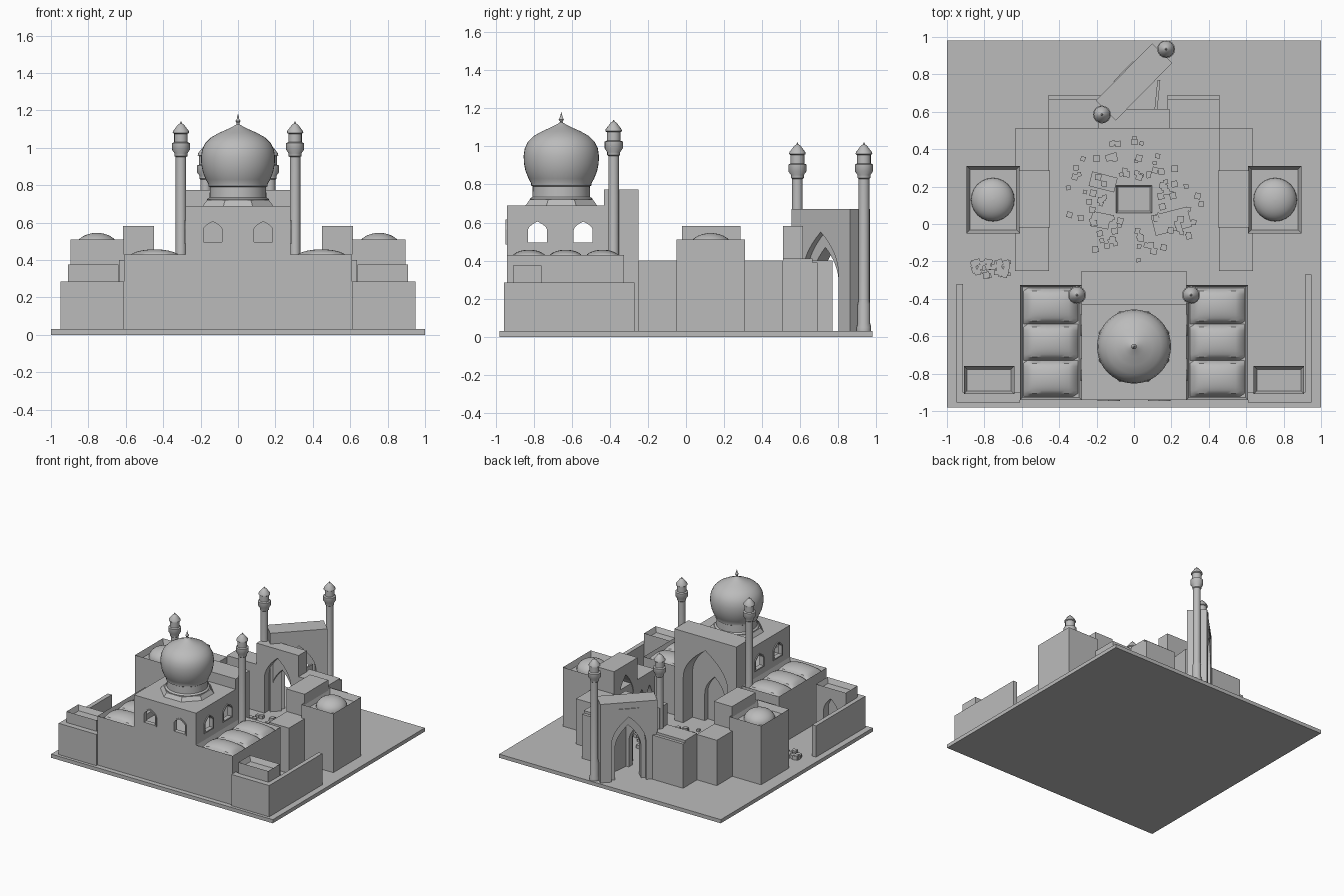
import bpy, bmesh, math, random
from mathutils import Matrix

random.seed(4)
if "Cube" in bpy.data.objects:
    bpy.data.objects.remove(bpy.data.objects["Cube"], do_unlink=True)

stone = bpy.data.materials.new("plain_grey_stone")
stone.use_nodes = True
GREY = (0.5, 0.5, 0.5, 1)
stone.diffuse_color = GREY
stone.node_tree.nodes["Principled BSDF"].inputs["Base Color"].default_value = GREY
GROUND = 0.03


def finish(name, bm, smooth=False):
    bmesh.ops.recalc_face_normals(bm, faces=bm.faces)
    mesh = bpy.data.meshes.new(name)
    bm.to_mesh(mesh)
    bm.free()
    mesh.materials.append(stone)
    obj = bpy.data.objects.new(name, mesh)
    bpy.context.collection.objects.link(obj)
    if smooth:
        bpy.ops.object.select_all(action='DESELECT')
        obj.select_set(True)
        bpy.context.view_layer.objects.active = obj
        bpy.ops.object.shade_smooth_by_angle(angle=math.radians(35))
    return obj


def add_box(bm, x, y, z, sx, sy, sz, angle=0):
    m = (Matrix.Translation((x, y, z + sz / 2)) @ Matrix.Rotation(angle, 4, 'Z')
         @ Matrix.Diagonal((sx, sy, sz, 1)))
    bmesh.ops.create_cube(bm, size=1, matrix=m)


def block(name, xs, ys, top, bottom=GROUND, rim=0, sink=0):
    """Box between two x and two y limits, with an optional sunken roof."""
    bm = bmesh.new()
    add_box(bm, sum(xs) / 2, sum(ys) / 2, bottom, abs(xs[1] - xs[0]), abs(ys[1] - ys[0]), top - bottom)
    if rim:
        roof = max(bm.faces, key=lambda f: f.calc_center_median().z)
        bmesh.ops.inset_individual(bm, faces=[roof], thickness=rim)
        bmesh.ops.translate(bm, verts=roof.verts, vec=(0, 0, -sink))
    return finish(name, bm)


def arch(name, x, y, z, width, height, depth, angle=0):
    """Solid pointed arch whose depth runs along its own y."""
    spring, n = height * 0.58, 8
    side = [(width / 2 * (1 - (k / n) ** 2), spring + (height - spring) * k / n) for k in range(n + 1)]
    outline = [(-width / 2, 0), (width / 2, 0)] + side + [(-a, b) for a, b in side[-2::-1]]
    bm = bmesh.new()
    face = bm.faces.new([bm.verts.new((a, -depth / 2, b)) for a, b in outline])
    new = bmesh.ops.extrude_face_region(bm, geom=[face])["geom"]
    bmesh.ops.translate(bm, verts=[v for v in new if isinstance(v, bmesh.types.BMVert)], vec=(0, depth, 0))
    bm.transform(Matrix.Translation((x, y, z)) @ Matrix.Rotation(angle, 4, 'Z'))
    return finish(name, bm)


def cut(obj, cutter):
    cutter.hide_render = True
    mod = obj.modifiers.new("opening", 'BOOLEAN')
    mod.operation, mod.solver, mod.object = 'DIFFERENCE', 'EXACT', cutter
    bpy.context.view_layer.objects.active = obj
    bpy.ops.object.modifier_apply(modifier=mod.name)
    bpy.data.objects.remove(cutter, do_unlink=True)


def lathe(name, x, y, profile, sides=32):
    bm = bmesh.new()
    rings = [[bm.verts.new((x + r * math.cos(math.tau * i / sides), y + r * math.sin(math.tau * i / sides), z))
              for i in range(sides)] for r, z in profile]
    for low, high in zip(rings, rings[1:]):
        for i in range(sides):
            j = (i + 1) % sides
            bm.faces.new((low[i], low[j], high[j], high[i]))
    bm.faces.new(rings[0])
    bm.faces.new(rings[-1])
    return finish(name, bm, True)


def minaret(name, x, y, top):
    foot = [(.038, GROUND), (.038, .05), (.033, .07), (.033, .17), (.028, .19)]
    head = [(.028, -.19), (.034, -.185), (.034, -.17), (.048, -.15), (.048, -.115), (.036, -.11),
            (.036, -.065), (.044, -.06), (.042, -.05), (.015, -.015), (.006, -.01), (.002, 0)]
    lathe(name, x, y, foot + [(r, top + dz) for r, dz in head], 16)


block("ground_slab", (-1, 1), (-.98, .98), GROUND, 0)

# Domed prayer chamber: hollow room with arched windows
QUARTER = math.pi / 2
chamber = block("prayer_chamber", (-.28, .28), (-.94, -.42), .69)
cut(chamber, block("room_cutter", (-.25, .25), (-.91, -.46), .66, .45))
for x in (-.135, .135):
    frame = arch("front_window_frame", x, -.94, .485, .12, .13, .014)
    for part in (chamber, frame):
        cut(part, arch("window_cutter", x, -.94, .495, .1, .11, .1))
for y in (-.78, -.54):
    cut(chamber, arch("window_cutter", 0, y, .495, .1, .11, .8, QUARTER))
    for x in (-.28, .28):
        frame = arch("side_window_frame", x, y, .485, .12, .13, .014, QUARTER)
        cut(frame, arch("window_cutter", x, y, .495, .1, .11, .1, QUARTER))

# Plinth, onion dome and finial
bm = bmesh.new()
bmesh.ops.create_cone(bm, cap_ends=True, segments=8, radius1=.203, radius2=.18, depth=.03,
                      matrix=Matrix.Translation((0, -.655, .705)) @ Matrix.Rotation(math.pi / 8, 4, 'Z'))
finish("dome_plinth", bm)
lathe("onion_dome", 0, -.655,
      [(.165, .70), (.165, .725), (.152, .735), (.15, .79), (.158, .795), (.158, .805), (.172, .83),
       (.188, .87), (.196, .91), (.198, .95), (.192, .99), (.175, 1.025), (.145, 1.055), (.1, 1.08),
       (.055, 1.1), (.025, 1.115), (.009, 1.125), (.007, 1.132), (.014, 1.142), (.007, 1.153), (.001, 1.18)], 40)

# Great portal on the courtyard side
portal = block("great_portal", (-.28, .28), (-.43, -.25), .775)
cut(portal, arch("niche_cutter", 0, -.25, GROUND, .4, .64, .24))
cut(portal, arch("door_cutter", 0, -.37, GROUND, .18, .38, .08))

for s, side in ((-1, "right"), (1, "left")):
    # Prayer hall wing with three pillow vaults in a sunken roof
    block(side + "_hall_wing", (s * .28, s * .61), (-.94, -.325), .43, rim=.018, sink=.035)
    for i in range(3):
        bm = bmesh.new()
        bmesh.ops.create_grid(bm, x_segments=12, y_segments=12, size=1)
        for v in bm.verts:
            u, w = v.co.x, v.co.y
            rise = ((1 - u * u) * (1 - w * w)) ** .4 if max(abs(u), abs(w)) < .999 else 0
            v.co = (s * .446 + u * .146, -.632 + (i - 1) * .193 + w * .0965, .395 + .062 * rise)
        finish(side + "_roof_vault", bm, True)
    minaret(side + "_hall_minaret", s * .305, -.38, 1.14)

    # Courtyard gallery with arcade niches
    gallery = block(side + "_gallery", (s * .455, s * .635), (-.25, .51), .4)
    for y in (-.18, -.08, .34, .44):
        cut(gallery, arch("niche_cutter", s * .455, y, GROUND, .07, .27, .12, QUARTER))
    hall = block(side + "_side_portal", (s * .45, s * .615), (-.02, .285), .583)
    cut(hall, arch("niche_cutter", s * .45, .132, GROUND, .2, .47, .16, QUARTER))

    # Corner tower with a low dome behind a parapet
    block(side + "_tower", (s * .61, s * .895), (-.05, .31), .51, rim=.025, sink=.045)
    lathe(side + "_tower_dome", s * .755, .13,
          [(.116 * math.cos(a * math.pi / 16), .465 + .08 * math.sin(a * math.pi / 16)) for a in range(8)]
          + [(.001, .545)], 24)

    # Front yard: low walls and gatehouse
    end = -.32 if s < 0 else -.27
    block(side + "_yard_wall", (s * .915, s * .95), (-.95, end), .285)
    block(side + "_yard_front_wall", (s * .61, s * .95), (-.955, -.9), .285)
    house = block(side + "_yard_house", (s * .64, s * .91), (-.91, -.76), .375, rim=.025, sink=.04)
    cut(house, arch("niche_cutter", s * .775, -.76, GROUND, .13, .26, .12))

    # Back wings beside the entrance portal
    block(side + "_back_wing", (s * .18, s * .457), (.51, .665), .41)
    block(side + "_back_wing_lip", (s * .18, s * .457), (.66, .69), .39)

# Entrance portal between the back wings
entrance = block("entrance_portal", (-.19, .19), (.51, .615), .583)
cut(entrance, arch("niche_cutter", 0, .51, GROUND, .24, .48, .12))
cut(entrance, arch("door_cutter", 0, .56, GROUND, .17, .36, .3))
bm = bmesh.new()
add_box(bm, .125, .69, GROUND, .015, .16, .37, -.1)
finish("vestibule_wall", bm)

# Outer gate turned on the diagonal, with its two minarets
TURN = math.radians(45.5)
along = (math.cos(TURN), math.sin(TURN))
out = (-along[1], along[0])
bm = bmesh.new()
add_box(bm, 0, .76, GROUND, .43, .15, .64, TURN)
gate = finish("outer_gate", bm)
for d in (-.075, .075):
    cut(gate, arch("niche_cutter", out[0] * d, .76 + out[1] * d, GROUND, .26, .52, .07, TURN))
cut(gate, arch("gate_cutter", 0, .76, GROUND, .195, .44, .4, TURN))
bm = bmesh.new()
add_box(bm, out[0] * .077, .76 + out[1] * .077, .58, .15, .008, .04, TURN)
finish("gate_panel", bm)
for d in (-.245, .245):
    minaret("gate_minaret", along[0] * d, .76 + along[1] * d, 1.02)

# Courtyard: pool, platforms and scattered blocks
block("pool", (-.095, .095), (.06, .205), .055, rim=.012, sink=.012)
bm = bmesh.new()
add_box(bm, .2, .015, GROUND, .2, .11, .015, .25)
add_box(bm, -.165, .225, GROUND, .14, .08, .015, -.25)
add_box(bm, -.18, .02, GROUND, .1, .08, .015, -.2)
finish("courtyard_platforms", bm)
bm = bmesh.new()
for i in range(95):
    a, r = random.uniform(0, math.tau), random.uniform(.14, .38)
    size = random.uniform(.02, .035)
    add_box(bm, r * math.cos(a), .13 + r * .87 * math.sin(a), GROUND, size, size, size * .8,
            random.uniform(-.3, .3))
finish("courtyard_blocks", bm)
bm = bmesh.new()
for i in range(45):
    size = random.uniform(.018, .035)
    add_box(bm, random.uniform(-.86, -.66), random.uniform(-.28, -.2), GROUND, size, size, size,
            random.uniform(-.4, .4))
finish("rubble_pile", bm)
